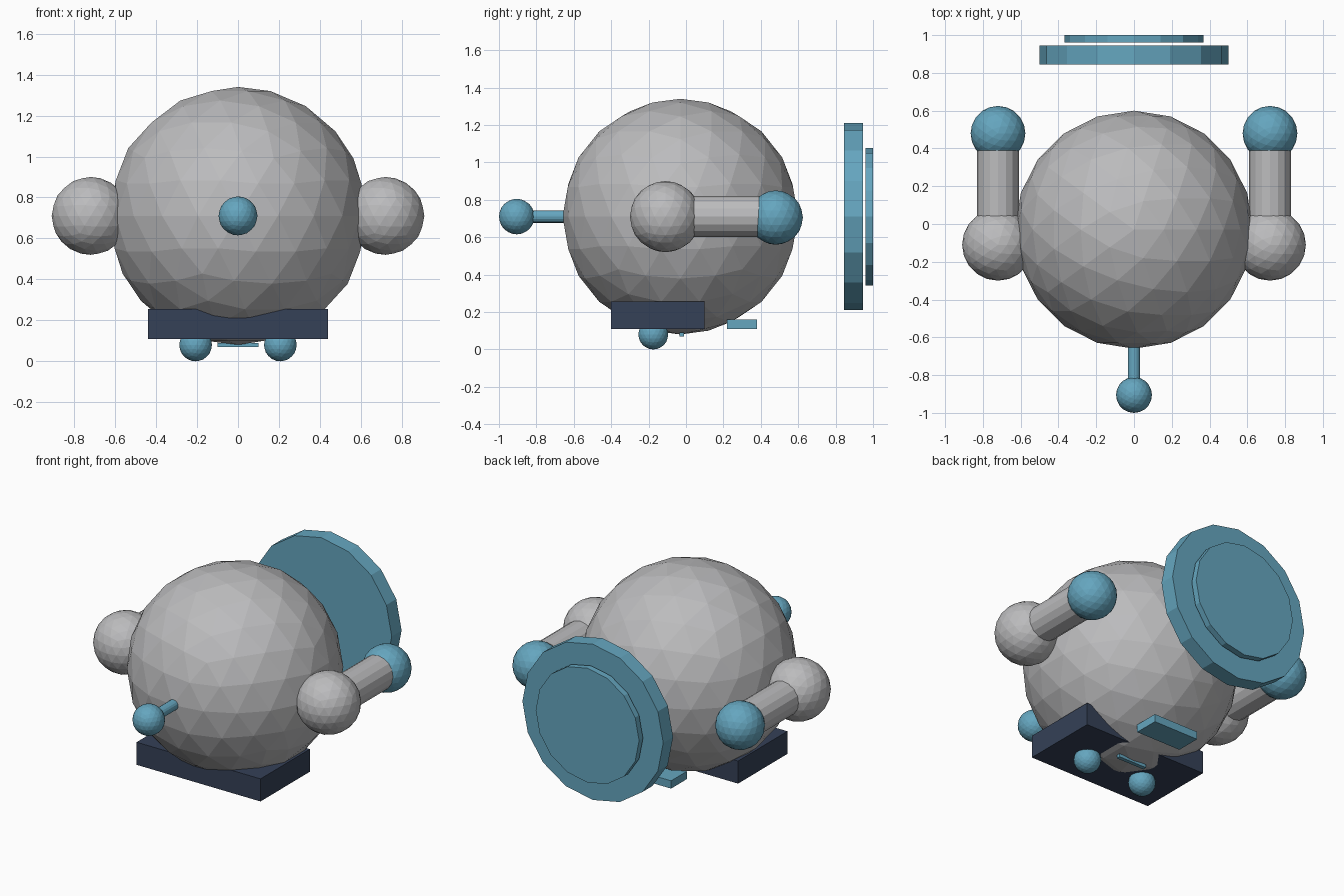
import bpy
import math

if "Cube" in bpy.data.objects:
    bpy.data.objects.remove(bpy.data.objects["Cube"])


def material(name, color):
    m = bpy.data.materials.new(name)
    m.diffuse_color = (*color, 1)
    m.use_nodes = True
    m.node_tree.nodes["Principled BSDF"].inputs["Base Color"].default_value = m.diffuse_color
    return m


GREY = material("light grey", (0.50, 0.50, 0.51))
BLUE = material("sky blue", (0.13, 0.38, 0.52))
NAVY = material("dark navy", (0.035, 0.052, 0.095))


def finish(name, mat):
    ob = bpy.context.object
    ob.name = name
    ob.data.materials.append(mat)
    return ob


def ball(name, mat, loc, r):
    bpy.ops.mesh.primitive_ico_sphere_add(subdivisions=3, radius=r, location=loc)
    return finish(name, mat)


def rod(name, mat, x, z, r, y0, y1):
    # cylinder lying along y
    bpy.ops.mesh.primitive_cylinder_add(
        vertices=16, radius=r, depth=y1 - y0,
        location=(x, (y0 + y1) / 2, z), rotation=(math.pi / 2, 0, 0))
    return finish(name, mat)


def box(name, mat, lo, hi):
    bpy.ops.mesh.primitive_cube_add(
        size=1, location=[(a + b) / 2 for a, b in zip(lo, hi)])
    bpy.context.object.scale = [b - a for a, b in zip(lo, hi)]
    return finish(name, mat)


Z = 0.71  # height of the main axis

# Round body
ball("body", GREY, (0, -0.03, Z), 0.63)

# Front antenna
rod("antenna_rod", BLUE, 0, Z, 0.033, -0.90, -0.60)
ball("antenna_tip", BLUE, (0, -0.905, Z), 0.095)

# Shoulders, arms, hands and feet on both sides
for side, s in (("left", -1), ("right", 1)):
    ball(side + "_shoulder", GREY, (s * 0.72, -0.11, Z), 0.19)
    rod(side + "_arm", GREY, s * 0.72, Z, 0.11, -0.10, 0.39)
    ball(side + "_hand", BLUE, (s * 0.72, 0.48, Z - 0.005), 0.145)
    ball(side + "_foot", BLUE, (s * 0.207, -0.175, 0.08), 0.08)

# Rear discs
rod("rear_disc", BLUE, 0, Z, 0.50, 0.845, 0.945)
rod("rear_disc_cap", BLUE, 0, Z, 0.367, 0.96, 1.0)

# Base block and small plates underneath
box("base", NAVY, (-0.44, -0.40, 0.11), (0.44, 0.10, 0.255))
box("rear_plate", BLUE, (-0.16, 0.22, 0.11), (0.16, 0.38, 0.16))
box("belly_strip", BLUE, (-0.10, -0.036, 0.07), (0.10, -0.011, 0.09))
